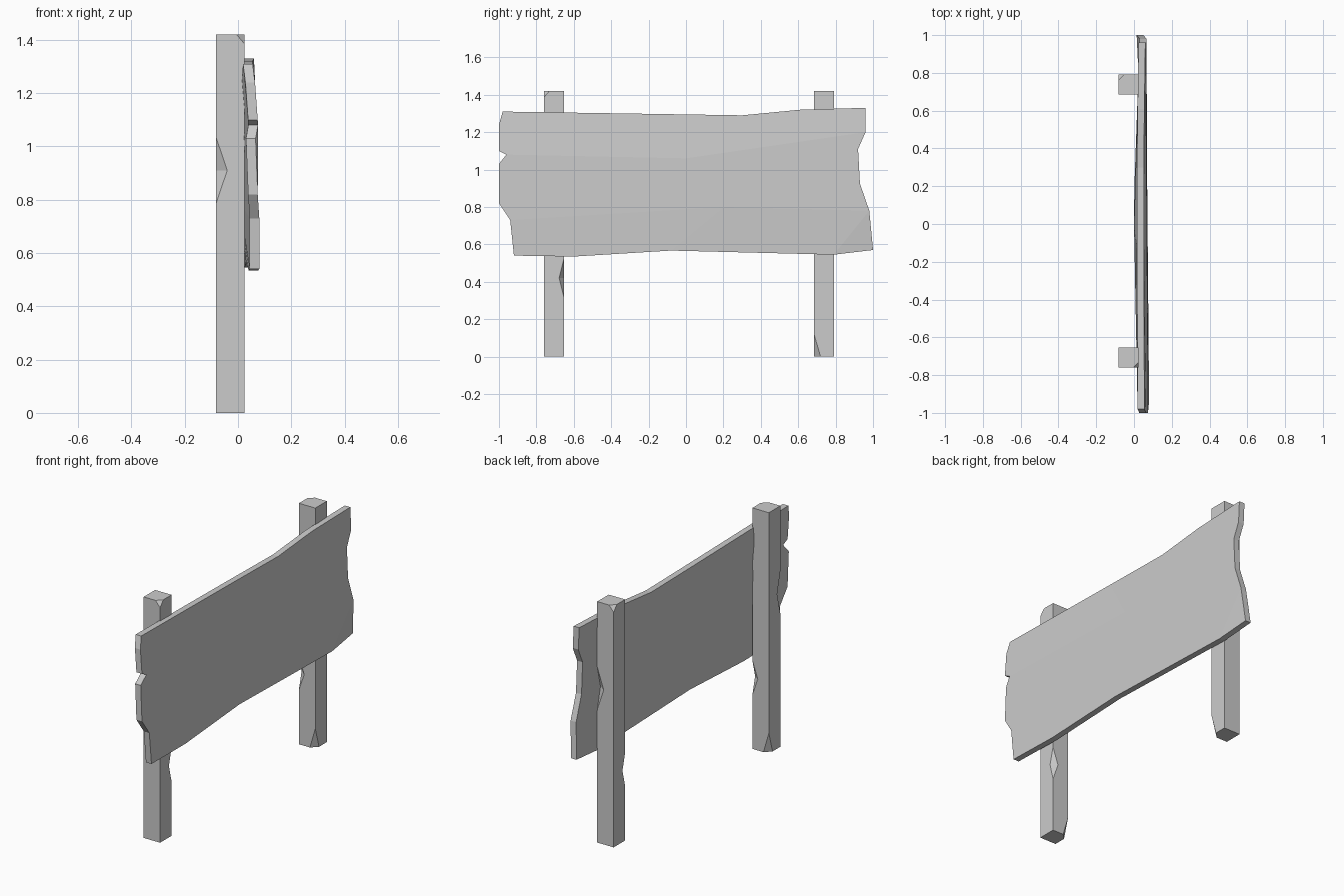
import bpy
import bmesh
import math
from mathutils import Vector

default = bpy.data.objects.get("Cube")
if default:
    bpy.data.objects.remove(default, do_unlink=True)

grey = bpy.data.materials.new("weathered grey")
grey.use_nodes = True
colour = (0.6, 0.6, 0.6, 1)
grey.diffuse_color = colour
grey.node_tree.nodes["Principled BSDF"].inputs["Base Color"].default_value = colour


def finish(name, bm):
    """Weld the faces, make normals point outward and add the object."""
    bmesh.ops.remove_doubles(bm, verts=bm.verts, dist=0.0005)
    bmesh.ops.recalc_face_normals(bm, faces=bm.faces)
    mesh = bpy.data.meshes.new(name)
    bm.to_mesh(mesh)
    bm.free()
    mesh.materials.append(grey)
    obj = bpy.data.objects.new(name, mesh)
    bpy.context.collection.objects.link(obj)
    return obj


def add_face(bm, points):
    bm.faces.new([bm.verts.new(p) for p in points])


# Square post: each upright edge carries one chip, on the top, the bottom or mid-length
HALF, HEIGHT = 0.0535, 1.42


def build_post(name, location, turn):
    corners = [Vector((x * HALF, y * HALF, 0))
               for x, y in ((1, -1), (1, 1), (-1, 1), (-1, -1))]
    # kind, height of the chip, half length, depth into previous and next face
    chips = [("top", 1.385, 0, 0.03, 0.03),
             ("middle", 0.42, 0.1, 0.025, 0.035),
             ("bottom", 0.12, 0, 0.035, 0.035),
             ("middle", 0.91, 0.125, 0.03, 0.042)]
    up = Vector((0, 0, 1))
    bm = bmesh.new()
    chains = []
    for i, (kind, z, length, before, after) in enumerate(chips):
        c = corners[i]
        to_prev = (corners[i - 1] - c).normalized() * before
        to_next = (corners[(i + 1) % 4] - c).normalized() * after
        low, high = c, c + up * HEIGHT
        if kind == "top":
            tip = c + up * z
            a, b = high + to_prev, high + to_next
            chains.append(([low, tip, a], [low, tip, b]))
            add_face(bm, (tip, b, a))
        elif kind == "bottom":
            tip = c + up * z
            a, b = low + to_prev, low + to_next
            chains.append(([a, tip, high], [b, tip, high]))
            add_face(bm, (tip, a, b))
        else:
            start, end = c + up * (z - length), c + up * (z + length)
            a, b = c + up * z + to_prev, c + up * z + to_next
            chains.append(([low, start, a, end, high], [low, start, b, end, high]))
            add_face(bm, (start, b, a))
            add_face(bm, (a, b, end))
    for i in range(4):
        add_face(bm, chains[i][1] + chains[(i + 1) % 4][0][::-1])
    for end in (0, -1):
        ring = []
        for prev_side, next_side in chains:
            ring.append(prev_side[end])
            if prev_side[end] != next_side[end]:
                ring.append(next_side[end])
        add_face(bm, ring)
    post = finish(name, bm)
    post.location = location
    post.rotation_euler.z = turn


build_post("right_post", (-0.029, -0.707, 0), 0)
build_post("left_post", (-0.029, 0.738, 0), math.pi)

# Ragged board: outline as (y, z, front x), followed by two inner ridge points
outline = [
    (-.98, 1.31, .055), (-.14, 1.297, .052), (.3, 1.29, .052), (.61, 1.32, .055),
    (.96, 1.33, .06), (.96, 1.2, .066), (.92, 1.11, .066), (.93, .925, .066),
    (.98, .78, .066), (1, .57, .05), (.79, .545, .06), (-.08, .567, .066),
    (-.6, .535, .076), (-.92, .54, .08), (-.94, .73, .08), (-1, .82, .074),
    (-1, 1.03, .066), (-.96, 1.08, .075), (-1, 1.1, .074), (-1, 1.24, .064)]
ridge = [(0, 1.06, .068), (.2, .8, .07)]
A, B = len(outline), len(outline) + 1
patches = [(0, 1, A, 17, 18, 19), (1, 2, 3, 4, 5, A), (A, 5, 6, 7, 8, B),
           (8, 9, 10), (B, 8, 10, 11), (A, B, 14, 15, 16, 17), (B, 11, 12, 13, 14)]

bm = bmesh.new()
front = [bm.verts.new((x, y, z)) for y, z, x in outline + ridge]
back = [bm.verts.new((x - (0.036 if i < A else 0.068), y, z))
        for i, (y, z, x) in enumerate(outline + ridge)]
for patch in patches:
    bm.faces.new([front[i] for i in patch])
    bm.faces.new([back[i] for i in reversed(patch)])
for i in range(A):
    j = (i + 1) % A
    bm.faces.new((front[i], front[j], back[j], back[i]))
finish("sign_board", bm)
